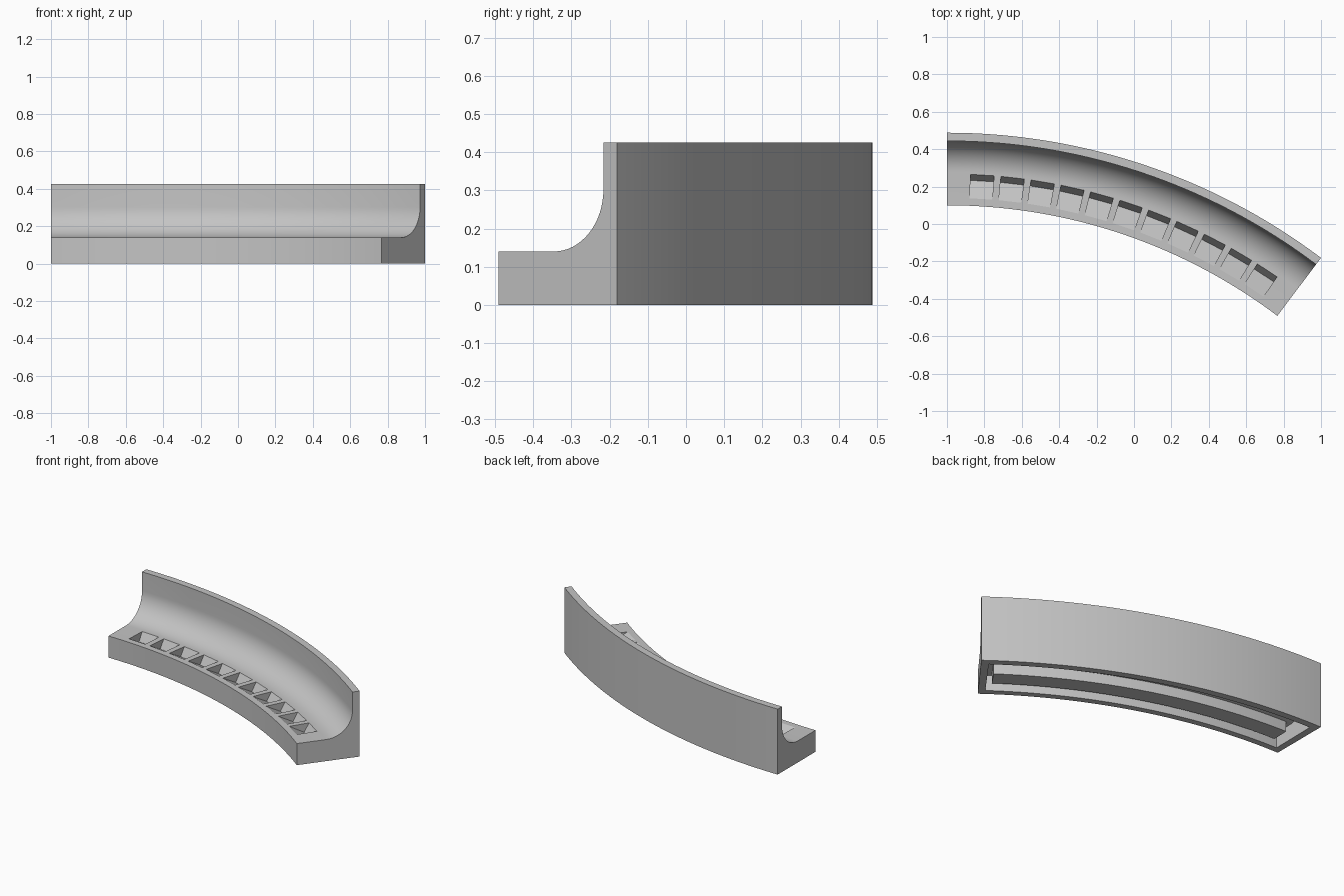
import bpy, bmesh, math

cube = bpy.data.objects.get("Cube")
if cube:
    bpy.data.objects.remove(cube, do_unlink=True)

CENTRE_X, CENTRE_Y = -1.0, -2.835
INNER, OUTER, SWEEP = 2.935, 3.323, 37.0
FLOOR, TOP, LIP, COVE = 0.14, 0.425, 0.044, 0.163

grey = bpy.data.materials.new("plain_grey")
grey.use_nodes = True
grey.diffuse_color = (0.55, 0.55, 0.55, 1)
grey.node_tree.nodes["Principled BSDF"].inputs["Base Color"].default_value = grey.diffuse_color


def sweep(bm, profile, start, end, steps):
    """Sweep a closed (radius, height) profile around the arc centre."""
    rings = []
    for i in range(steps + 1):
        t = math.radians(start + (end - start) * i / steps)
        rings.append([bm.verts.new((CENTRE_X + r * math.sin(t),
                                    CENTRE_Y + r * math.cos(t), z)) for r, z in profile])
    n = len(profile)
    for a, b in zip(rings, rings[1:]):
        for j in range(n):
            k = (j + 1) % n
            bm.faces.new((a[j], a[k], b[k], b[j]))
    bm.faces.new(rings[0])
    bm.faces.new(rings[-1][::-1])


def make(name, spans, profile, steps):
    bm = bmesh.new()
    for start, end in spans:
        sweep(bm, profile, start, end, steps)
    bmesh.ops.recalc_face_normals(bm, faces=bm.faces)
    mesh = bpy.data.meshes.new(name)
    bm.to_mesh(mesh)
    bm.free()
    mesh.materials.append(grey)
    obj = bpy.data.objects.new(name, mesh)
    bpy.context.collection.objects.link(obj)
    return obj


def combine(target, other, operation):
    mod = target.modifiers.new(other.name, "BOOLEAN")
    mod.operation, mod.solver, mod.object = operation, "EXACT", other
    bpy.context.view_layer.objects.active = target
    bpy.ops.object.modifier_apply(modifier=mod.name)
    bpy.data.objects.remove(other, do_unlink=True)


# Curved body: low shelf, rounded cove and tall back wall
wall = OUTER - LIP
cove = []
for i in range(17):
    a = math.pi / 2 * i / 16
    cove.append((wall - COVE + COVE * math.sin(a), FLOOR + COVE - COVE * math.cos(a)))
outline = [(INNER, 0), (INNER, FLOOR)] + cove + [(wall, TOP), (OUTER, TOP), (OUTER, 0)]
body = make("curved_shelf", [(0, SWEEP)], outline, 48)

# Hollow underside
hollow = [(INNER + 0.04, -0.05), (INNER + 0.04, 0.1), (3.12, 0.1),
          (3.22, 0.14), (wall, 0.15), (wall, -0.05)]
combine(body, make("hollow", [(0.8, SWEEP - 0.8)], hollow, 46), "DIFFERENCE")

# Rib hanging below the row of pockets
rib = [(3.0, 0.035), (3.0, 0.12), (3.11, 0.12), (3.11, 0.035)]
combine(body, make("pocket_rib", [(1.5, SWEEP - 1.5)], rib, 45), "UNION")

# Eleven tilted wedge pockets
pocket = [(2.975, 0.18), (2.975, FLOOR), (3.071, 0.085), (3.103, FLOOR), (3.103, 0.18)]
spans = [(3.5 + 3 * i - 1.16, 3.5 + 3 * i + 1.16) for i in range(11)]
combine(body, make("pockets", spans, pocket, 1), "DIFFERENCE")

# Smooth curves, sharp edges
bpy.ops.object.select_all(action="DESELECT")
body.select_set(True)
bpy.context.view_layer.objects.active = body
bpy.ops.object.shade_smooth_by_angle(angle=math.radians(25))
